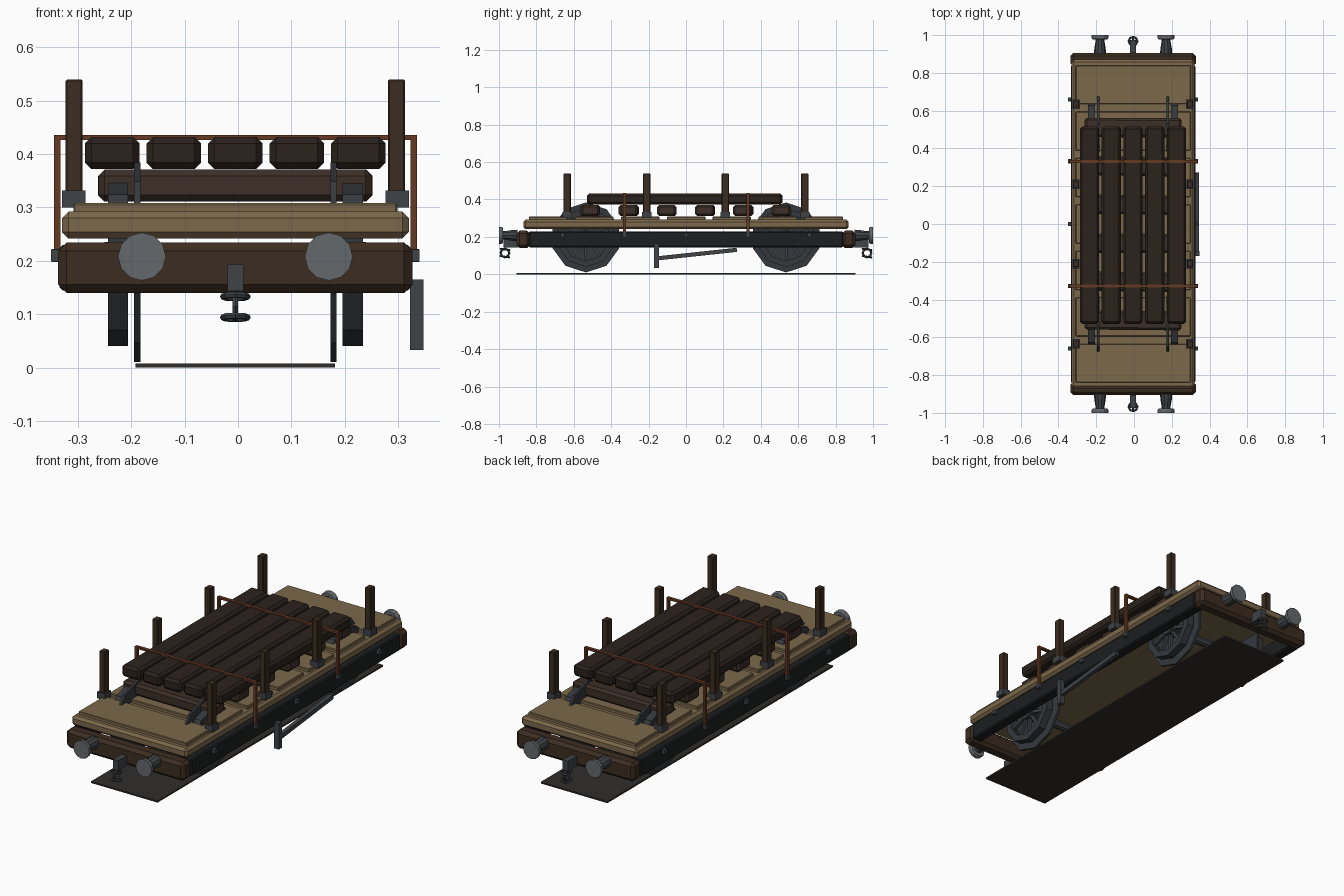
import bpy, bmesh, math, random
from mathutils import Vector, Matrix

if "Cube" in bpy.data.objects:
    bpy.data.objects.remove(bpy.data.objects["Cube"])

random.seed(4)
X0 = -0.005  # body centre line (brake lever shifts the overall centre)


def mat(name, rgb):
    m = bpy.data.materials.new(name)
    m.diffuse_color = (*rgb, 1)
    m.use_nodes = True
    m.node_tree.nodes["Principled BSDF"].inputs["Base Color"].default_value = m.diffuse_color
    return m


TAN = mat("deck_wood", (.2, .14, .07))
BROWN = mat("beam_wood", (.045, .026, .015))
CROSS = mat("cross_wood", (.045, .028, .02))
DARK = mat("sleeper_wood", (.024, .016, .012))
BLACK = mat("black_iron", (.012, .013, .014))
STEEL = mat("steel", (.05, .056, .063))
WHEEL = mat("wheel_iron", (.035, .04, .046))
LIGHT = mat("buffer_steel", (.13, .14, .15))
RUST = mat("rusty_strap", (.13, .04, .017))
PLATE = mat("ground_plate", (.03, .027, .025))


def finish(name, bm, m):
    me = bpy.data.meshes.new(name)
    bmesh.ops.recalc_face_normals(bm, faces=bm.faces)
    bm.to_mesh(me)
    bm.free()
    me.materials.append(m)
    ob = bpy.data.objects.new(name, me)
    bpy.context.collection.objects.link(ob)
    return ob


def box(name, c, s, m, bevel=0, rot=(0, 0, 0)):
    bm = bmesh.new()
    bmesh.ops.create_cube(bm, size=1)
    bmesh.ops.scale(bm, vec=s, verts=bm.verts)
    if bevel:
        bmesh.ops.bevel(bm, geom=bm.edges[:], offset=bevel, segments=1, affect='EDGES')
    ob = finish(name, bm, m)
    ob.location, ob.rotation_euler = c, rot
    return ob


def lathe(name, c, axis, profile, n, m, closed=False, phase=0):
    """Spin (along, radius) points round an axis; radius 0 closes the ends."""
    bm = bmesh.new()
    rings = []
    for d, r in profile:
        if r == 0:
            rings.append([bm.verts.new((0, 0, d))] * n)
        else:
            rings.append([bm.verts.new((r * math.cos(phase + math.tau * i / n),
                                        r * math.sin(phase + math.tau * i / n), d)) for i in range(n)])
    pairs = list(zip(rings, rings[1:])) + ([(rings[-1], rings[0])] if closed else [])
    for a, b in pairs:
        for i in range(n):
            j = (i + 1) % n
            bm.faces.new(list(dict.fromkeys((a[i], a[j], b[j], b[i]))))
    ob = finish(name, bm, m)
    ob.location = c
    ob.rotation_euler = Vector(axis).to_track_quat('Z', 'Y').to_euler()
    return ob


def cyl(name, c, axis, r, length, n, m):
    h = length / 2
    return lathe(name, c, axis, [(-h, 0), (-h, r), (h, r), (h, 0)], n, m)


def ring(name, c, axis, r, tube, m):
    prof = [(tube * math.sin(math.tau * k / 6), r + tube * math.cos(math.tau * k / 6)) for k in range(6)]
    return lathe(name, c, axis, prof, 8, m, closed=True)


# Deck: lower slab and raised cross boards
box("deck_slab", (X0, 0, .267), (.65, 1.74, .05), TAN, .012)
for i in range(7):
    box("deck_board", (X0, -.737 + i * .2457, .298), (.607, .206, .02), TAN, .003)

# Underframe
for s in (-1, 1):
    box("headstock", (X0, s * .87, .187), (.664, .07, .095), BROWN, .016)
    box("sole_bar", (X0 + s * .302, 0, .187), (.055, 1.68, .085), BLACK, .006)
    for y in (-.66, 0, .66):
        box("side_bolt", (X0 + s * .335, y, .21), (.02, .022, .022), STEEL)
box("ground_plate", (X0, 0, .004), (.374, 1.81, .008), PLATE)

# Wheelsets: axle, flange disc, tyre, spokes and hub
ZC = .197
for y in (-.535, .535):
    cyl("axle", (X0, y, ZC), (1, 0, 0), .022, .5, 8, STEEL)
    for s in (-1, 1):
        ax = (s, 0, 0)
        lathe("wheel_flange", (X0 + s * .184, y, ZC), ax,
              [(-.006, 0), (-.006, .187), (.006, .187), (.006, 0)], 10, WHEEL, phase=math.pi / 2)
        lathe("wheel_tyre", (X0 + s * .22, y, ZC), ax,
              [(-.019, .125), (-.019, .157), (.019, .157), (.019, .125)], 10, WHEEL, True, math.pi / 2)
        cyl("wheel_hub", (X0 + s * .215, y, ZC), ax, .04, .06, 10, WHEEL)
        for k in range(10):
            a = math.tau * (k + .5) / 10
            box("wheel_spoke", (X0 + s * .22, y + .083 * math.cos(a), ZC + .083 * math.sin(a)),
                (.018, .1, .014), STEEL, 0, (a, 0, 0))

# Buffers and couplings
for s in (-1, 1):
    for bx in (-.175, .175):
        lathe("buffer_housing", (X0 + bx, s * .9, .208), (0, s, 0),
              [(0, 0), (0, .032), (.03, .03), (.065, .024), (.085, .024), (.085, 0)], 10, STEEL)
        lathe("buffer_head", (X0 + bx, s * .978, .208), (0, s, 0),
              [(0, 0), (0, .04), (.008, .045), (.022, .045), (.022, 0)], 12, LIGHT)
    box("coupling_hook", (X0, s * .935, .168), (.03, .08, .05), STEEL)
    ring("chain_link_top", (X0, s * .968, .133), (0, .15, 1), .023, .006, STEEL)
    ring("chain_link_mid", (X0, s * .968, .114), (1, 0, 0), .023, .006, STEEL)
    ring("chain_link_low", (X0, s * .968, .094), (0, .15, 1), .023, .006, STEEL)

# Stakes in sockets
for s in (-1, 1):
    for y in (-.635, -.21, .21, .635):
        box("stake", (X0 + s * .302, y, .42), (.032, .038, .24), BROWN, .003)
        box("stake_socket", (X0 + s * .303, y, .316), (.044, .05, .032), STEEL)

# Sleeper load: cross bearers below, long sleepers on top
for i in range(6):
    box("cross_bearer", (X0, -.51 + i * .204, .341), (.513, .102, .06), CROSS, .012,
        (0, 0, math.radians(random.uniform(-1, 1))))
for i in range(5):
    box("sleeper", (X0 + (i - 2) * .1153, -.007, .402), (.102, 1.045, .06), DARK, .012)

# Tie-down straps
for y in (-.328, .332):
    box("strap_top", (X0, y, .431), (.68, .016, .01), RUST)
    for s in (-1, 1):
        box("strap_leg", (X0 + s * .334, y, .326), (.012, .016, .215), RUST)
        box("strap_clip", (X0 + s * .334, y, .21), (.02, .022, .025), STEEL)

# Hand brake on the right side only
box("brake_hanger", (.335, -.157, .099), (.026, .026, .132), STEEL)
box("brake_lever", (.335, .058, .108), (.02, .43, .022), STEEL, 0, (math.atan2(.045, .42), 0, 0))
